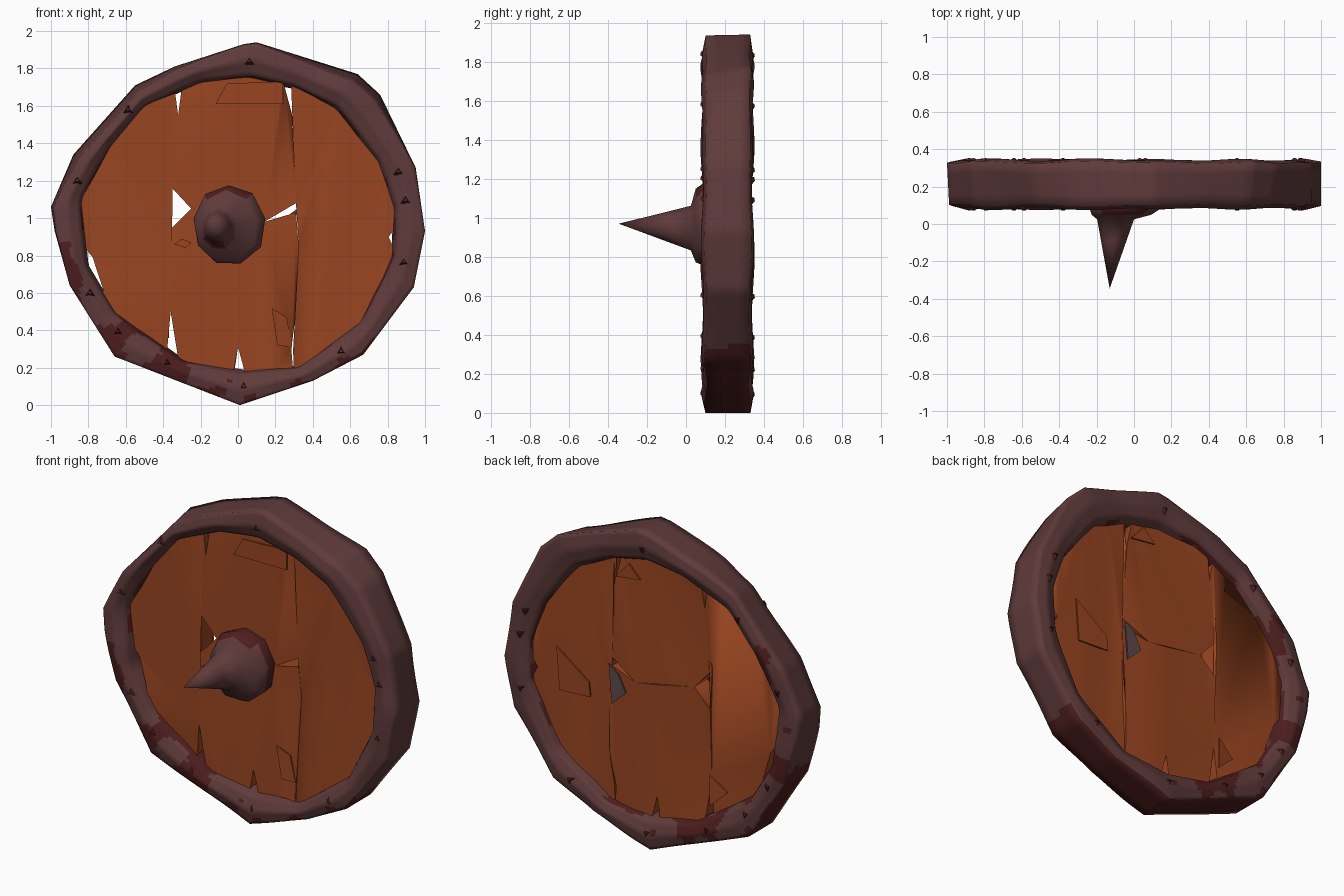
import bpy
import bmesh
import random
from math import sin, cos, pi, radians, atan2
from mathutils import Vector, noise

if "Cube" in bpy.data.objects:
    bpy.data.objects.remove(bpy.data.objects["Cube"])
random.seed(4)
CENTRE = Vector((0, 0.97))
FRONT, BACK = 0.15, 0.28


def material(name, colour):
    m = bpy.data.materials.new(name)
    m.use_nodes = True
    m.diffuse_color = (*colour, 1)
    m.node_tree.nodes["Principled BSDF"].inputs["Base Color"].default_value = (*colour, 1)
    return m


WOOD = material("orange wood", (0.32, 0.06, 0.015))
IRON = material("dull iron", (0.116, 0.043, 0.043))
GREY = material("grey iron", (0.112, 0.068, 0.073))
RUST = material("dark red rust", (0.076, 0.013, 0.013))


def finish(name, bm, mats, angle):
    bmesh.ops.recalc_face_normals(bm, faces=bm.faces)
    me = bpy.data.meshes.new(name)
    bm.to_mesh(me)
    bm.free()
    for m in mats:
        me.materials.append(m)
    me.shade_smooth()
    me.set_sharp_from_angle(angle=radians(angle))
    ob = bpy.data.objects.new(name, me)
    bpy.context.collection.objects.link(ob)


# Hammered outlines of the rim (x, z)
OUTER = [(1, 0.93), (0.95, 1.27), (0.76, 1.66), (0.64, 1.77), (0.1, 1.94), (0.03, 1.93),
         (-0.34, 1.81), (-0.55, 1.71), (-0.88, 1.34), (-1, 1.06), (-0.98, 0.93), (-0.9, 0.64),
         (-0.66, 0.26), (0.01, 0), (0.4, 0.13), (0.67, 0.27), (0.94, 0.63)]
INNER = [(0.83, 1.05), (0.74, 1.3), (0.52, 1.58), (0.3, 1.69), (0.06, 1.74), (-0.2, 1.72),
         (-0.5, 1.59), (-0.68, 1.38), (-0.83, 1.1), (-0.8, 0.75), (-0.65, 0.5),
         (-0.28, 0.24), (0.03, 0.19), (0.32, 0.21), (0.65, 0.45), (0.82, 0.8)]


def on_outline(outline, a):
    """Point where a ray from the centre at angle a meets the outline."""
    d = Vector((cos(a), sin(a)))
    for i, p in enumerate(outline):
        p = Vector(p) - CENTRE
        q = Vector(outline[(i + 1) % len(outline)]) - CENTRE
        e = q - p
        den = d.cross(e)
        if abs(den) < 1e-9:
            continue
        dist, u = p.cross(e) / den, p.cross(d) / den
        if dist > 0 and -1e-6 <= u <= 1 + 1e-6:
            return CENTRE + d * dist
    return CENTRE + d


def rim_point(degrees, t):
    a = radians(degrees)
    return on_outline(OUTER, a).lerp(on_outline(INNER, a), t)


def arc(start, end, t=0.5):
    n = max(1, round(abs(end - start) / 10))
    return [tuple(rim_point(start + (end - start) * i / n, t)) for i in range(n + 1)]


def bump(degrees, middle, power):
    return max(0, cos(radians(degrees - middle))) ** power


# Iron rim: section swept round, with rust patches chosen by height and noise
SECTION = [(0, 0.1), (0.45, 0.08), (0.85, 0.11), (1, 0.17),
           (1, 0.26), (0.85, 0.32), (0.45, 0.345), (0, 0.33)]
CUTS = 4
section = []
for i, (t, y) in enumerate(SECTION):
    t2, y2 = SECTION[(i + 1) % len(SECTION)]
    section += [(t + (t2 - t) * k / CUTS, y + (y2 - y) * k / CUTS) for k in range(CUTS)]

angles = [2 * i for i in range(180)]
for x, z in OUTER:          # keep the outer corners crisp
    a = atan2(z - CENTRE.y, x) * 180 / pi % 360
    k = min(range(len(angles)), key=lambda j: abs(angles[j] - a))
    angles[k] = a
bm = bmesh.new()
rings = []
for a in angles:
    ring = []
    beaten = 0.32 * bump(a, 140, 8) + 0.2 * bump(a, 52, 14)   # front edge beaten inwards
    for t, y in section:
        p = rim_point(a, t + beaten * (1 - t) * min(1, max(0, (0.33 - y) / 0.23)))
        wobble = 1 + 0.12 * noise.noise(Vector((p.x * 3, 0, p.y * 3)))
        ring.append(bm.verts.new((p.x, 0.215 + (y - 0.215) * wobble, p.y)))
    rings.append(ring)
count = len(section)
for i, ring in enumerate(rings):
    nxt = rings[(i + 1) % len(rings)]
    for j in range(count):
        k = (j + 1) % count
        f = bm.faces.new((ring[j], ring[k], nxt[k], nxt[j]))
        c = f.calc_center_median()
        n = noise.noise(c * 6)
        t = (section[j][0] + section[k][0]) / 2
        if j >= count - CUTS:
            rusty = c.z + 0.08 * n < 0.36 - 0.4 * min(c.x, 0)
        elif t > 0.88:
            rusty = n > 0
        else:
            rusty = n + 0.4 * (0.6 - c.z) - 0.3 * c.x > 0.34
        f.material_index = int(rusty)
finish("rim", bm, [IRON, RUST], 100)


# Wooden boards: cracked outlines given thickness and a slight warp
def board(name, outline):
    bm = bmesh.new()
    sides = []
    for y in (FRONT, BACK):
        verts = []
        for x, z in outline:
            warp = 0.03 * noise.noise(Vector((x * 3, y, z * 3)))
            verts.append(bm.verts.new((x, y + warp, z)))
        sides.append(verts)
        bm.faces.new(verts)
    front, back = sides
    for i in range(len(front)):
        k = (i + 1) % len(front)
        bm.faces.new((front[i], front[k], back[k], back[i]))
    bmesh.ops.triangulate(bm, faces=[f for f in bm.faces if len(f.verts) > 4])
    finish(name, bm, [WOOD], 75)


board("right_board", arc(112, 182) + arc(193, 193, 1.2) + arc(206, 206, 1) + arc(212, 241)
      + [(-0.38, 0.28), (-0.36, 0.5), (-0.36, 0.94), (-0.37, 1.18), (-0.32, 1.55), (-0.34, 1.7)])
board("left_board", arc(-70, -14) + arc(-5, -5, 1.12) + arc(3, 71)
      + [(0.3, 1.7), (0.295, 1.55), (0.3, 1.3), (0.31, 1.08), (0.325, 0.85), (0.31, 0.5), (0.295, 0.3)])
board("upper_middle_board", [(-0.37, 1.18), (-0.32, 1.55), (-0.3, 1.7)] + arc(108, 74)
      + [(0.25, 1.7), (0.29, 1.55), (0.3, 1.3), (0.31, 1.08), (0.14, 0.98), (-0.25, 1.05)])
board("lower_right_middle_board", [(0, 1), (-0.25, 1.05), (-0.36, 0.94), (-0.36, 0.5), (-0.32, 0.25)]
      + arc(249, 268) + [(-0.02, 0.2), (0, 0.31)])
board("lower_left_middle_board", [(0, 0.31), (0.03, 0.2)] + arc(273, 290)
      + [(0.285, 0.3), (0.31, 0.5), (0.325, 0.85), (0.31, 1.03), (0.14, 0.98), (0, 1)])


# Thin splintered patches, tilted a little off the faces of the boards
def patch(name, y, slope, outline, mat):
    bm = bmesh.new()
    base = bm.faces.new([bm.verts.new((x, y + slope * (x - outline[0][0]), z)) for x, z in outline])
    out = bmesh.ops.extrude_face_region(bm, geom=[base])
    moved = [v for v in out["geom"] if isinstance(v, bmesh.types.BMVert)]
    bmesh.ops.translate(bm, verts=moved, vec=(0, 0.009, 0))
    finish(name, bm, [mat], 30)


patch("top_patch", FRONT - 0.022, 0, [(-0.12, 1.61), (0.24, 1.61), (0.24, 1.73), (-0.06, 1.72)], WOOD)
patch("low_patch", FRONT - 0.035, 0.25, [(0.18, 0.52), (0.26, 0.47), (0.29, 0.31), (0.21, 0.32)], WOOD)
patch("small_patch", FRONT - 0.022, 0, [(-0.34, 0.86), (-0.3, 0.89), (-0.25, 0.87), (-0.28, 0.84)], WOOD)
patch("back_patch", BACK + 0.012, 0, [(0.65, 0.8), (0.67, 1.06), (0.45, 0.9), (0.44, 0.81)], WOOD)
patch("back_top_patch", BACK + 0.012, 0, [(0.1, 1.62), (0.27, 1.6), (0.18, 1.7)], WOOD)
patch("back_low_patch", BACK + 0.012, 0.15, [(-0.37, 0.55), (-0.48, 0.46), (-0.37, 0.36)], WOOD)
patch("back_iron_scrap", BACK + 0.012, 0, [(0.315, 1.05), (0.25, 1), (0.2, 0.9), (0.295, 0.81)], GREY)

# Iron boss drawn out into a spike: rings of (x, y, z, radius)
bm = bmesh.new()
SIDES = 9
TIP = Vector((-0.13, -0.345, 0.97))
rings = []
for x, y, z, r in [(-0.05, 0.17, 0.96, 0.21), (-0.05, 0.085, 0.96, 0.22),
                   (-0.065, 0.05, 0.955, 0.19), (-0.1, 0.025, 0.945, 0.115)]:
    ring = []
    for i in range(SIDES):
        a = 2 * pi * i / SIDES + pi / 2
        s = r * random.uniform(0.96, 1.04)
        ring.append(bm.verts.new((x + 0.88 * s * cos(a), y, z + s * sin(a))))
    rings.append(ring)
rings.append([bm.verts.new(v.co.lerp(TIP, 0.3)) for v in rings[-1]])
tip = bm.verts.new(TIP)
for i in range(SIDES):
    k = (i + 1) % SIDES
    for level, (lower, upper) in enumerate(zip(rings, rings[1:])):
        f = bm.faces.new((lower[i], lower[k], upper[k], upper[i]))
        f.material_index = int(level == 0 or (level == 1 and i in (0, 8)) or (level == 3 and i in (3, 4)))
    bm.faces.new((rings[-1][i], rings[-1][k], tip))
bm.faces.new(rings[0])
finish("spiked_boss", bm, [IRON, RUST], 70)

# Little bent nails along both faces of the rim
for i, a in enumerate((8, 18, 86, 134, 165, 205, 222, 243, 272, 309, 347)):
    p = rim_point(a, 0.5)
    for side, y in (("front", 0.085), ("back", 0.34)):
        bm = bmesh.new()
        bmesh.ops.create_cone(bm, segments=3, radius1=0.03, radius2=0.012, depth=0.022)
        bmesh.ops.rotate(bm, verts=bm.verts, matrix=Vector((0, 0, 1)).rotation_difference(
            Vector((0, -1 if side == "front" else 1, 0.2))).to_matrix())
        bmesh.ops.translate(bm, verts=bm.verts, vec=(p.x, y, p.y))
        finish(f"{side}_nail_{i + 1}", bm, [RUST], 30)
